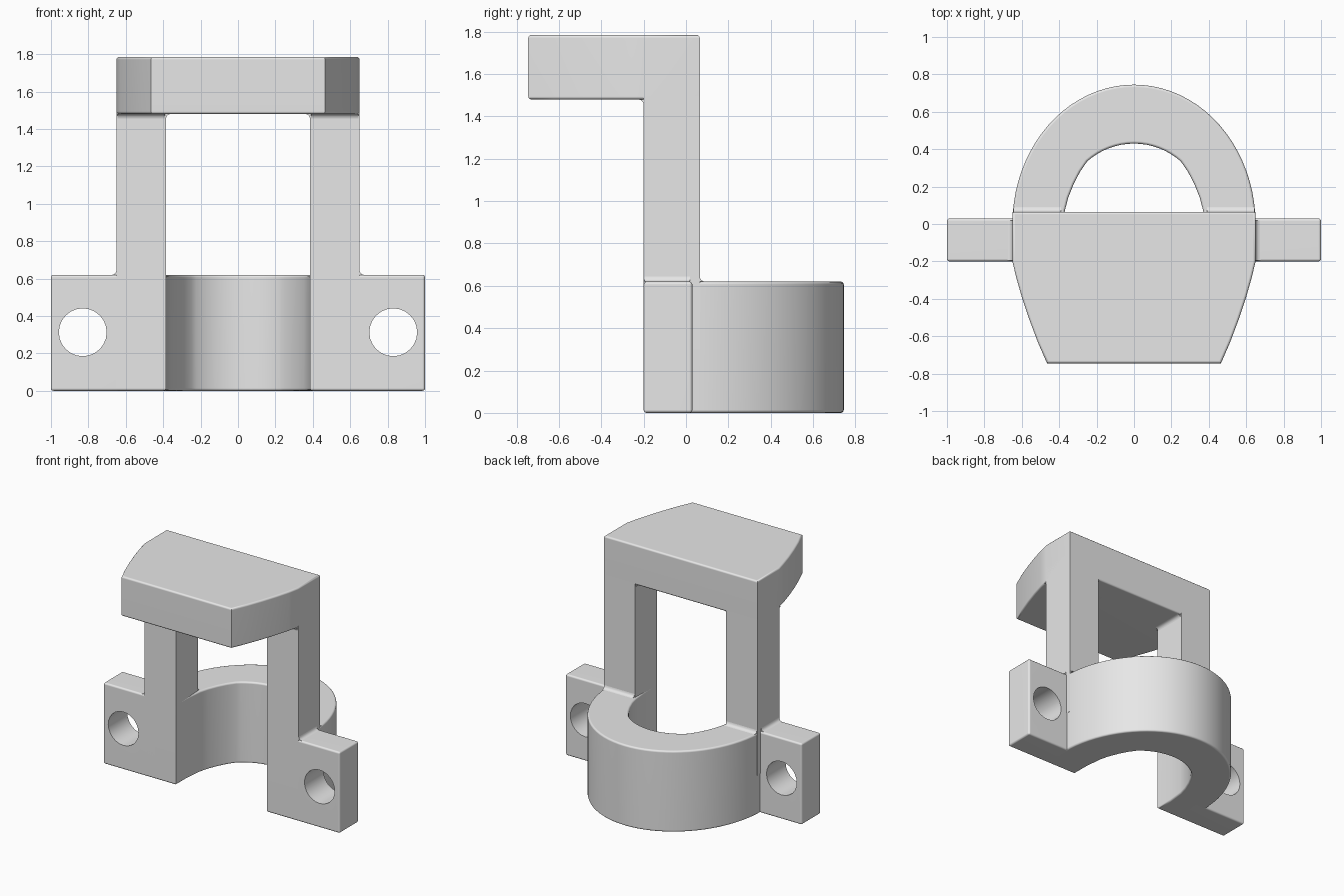
import bpy, bmesh, math

if "Cube" in bpy.data.objects:
    bpy.data.objects.remove(bpy.data.objects["Cube"], do_unlink=True)

grey = bpy.data.materials.new("light_grey")
grey.use_nodes = True
grey.diffuse_color = (0.8, 0.8, 0.8, 1)
grey.node_tree.nodes["Principled BSDF"].inputs["Base Color"].default_value = (0.8, 0.8, 0.8, 1)

BEVEL = 0.014
HALF_W, INNER = 0.65, 0.385          # outer and inner side of the legs
FRONT, BACK = -0.2, 0.065            # front and back of the legs
LOW_TOP, CAP_Z, TOP = 0.62, 1.48, 1.785


def prism(name, outline, lo, hi, axis="z", bevel=None):
    """Extrude a 2D outline along an axis; bevel its 'rim' or 'all' edges."""
    place = {"x": lambda a, b, d: (d, a, b),
             "y": lambda a, b, d: (a, d, b),
             "z": lambda a, b, d: (a, b, d)}[axis]
    bm = bmesh.new()
    rings = [[bm.verts.new(place(a, b, d)) for a, b in outline] for d in (lo, hi)]
    n = len(outline)
    for ring in rings:
        bm.faces.new(ring)
    for i in range(n):
        j = (i + 1) % n
        bm.faces.new((rings[0][i], rings[0][j], rings[1][j], rings[1][i]))
    bmesh.ops.recalc_face_normals(bm, faces=bm.faces)
    if bevel:
        k = "xyz".index(axis)
        edges = [e for e in bm.edges if bevel == "all"
                 or abs(e.verts[0].co[k] - e.verts[1].co[k]) < 1e-5]
        bmesh.ops.bevel(bm, geom=edges, offset=BEVEL, segments=3,
                        profile=0.5, affect="EDGES", clamp_overlap=True)
    mesh = bpy.data.meshes.new(name)
    bm.to_mesh(mesh)
    bm.free()
    mesh.materials.append(grey)
    obj = bpy.data.objects.new(name, mesh)
    bpy.context.collection.objects.link(obj)
    return obj


def activate(obj):
    bpy.ops.object.select_all(action="DESELECT")
    obj.select_set(True)
    bpy.context.view_layer.objects.active = obj


def finish(obj):
    activate(obj)
    bpy.ops.object.shade_smooth_by_angle(angle=math.radians(32))
    obj.modifiers.new("even_shading", "WEIGHTED_NORMAL").keep_sharp = True


def box(x0, x1, y0, y1):
    return [(x0, y0), (x1, y0), (x1, y1), (x0, y1)]


def fillet(a, b, da, db, r=0.025):
    """Concave corner section at (a, b), opening towards (da, db)."""
    arc = [(a + da * r * (1 - math.sin(t)), b + db * r * (1 - math.cos(t)))
           for t in (math.pi / 2 * i / 4 for i in range(5))]
    return [(a, b)] + arc


def mirrored(points):
    """Close a right-hand half outline with its reflection."""
    return points + [(-x, y) for x, y in reversed(points) if x > 1e-6]


# Half-round collar: outer elliptical wall and a narrower inner opening
STEPS = 20
outer = [(HALF_W * math.cos(t), 0.745 * math.sin(t))
         for t in (math.pi * i / (2 * STEPS) for i in range(2 * STEPS + 1))]
inner_half = [(INNER, FRONT), (0.383, -0.06), (0.37, 0.07), (0.352, 0.14),
              (0.322, 0.215), (0.288, 0.28)]
half_angle = math.asin(0.25 / 0.376)
inner_half += [(0.376 * math.sin(t), 0.054 + 0.376 * math.cos(t))
               for t in (half_angle * (1 - i / 8) for i in range(8))]
inner_half.append((0, 0.43))
inner = mirrored(inner_half)
collar = [(HALF_W, FRONT)] + outer + [(-HALF_W, FRONT)] + inner[::-1]
finish(prism("collar", collar, 0, LOW_TOP, "z", "rim"))

# Overhanging cap with gently curved, tapering sides
cap_half = [(0.465, -0.745), (0.515, -0.63), (0.56, -0.51), (0.6, -0.39),
            (0.63, -0.285), (HALF_W, FRONT), (HALF_W, BACK)]
finish(prism("cap", mirrored(cap_half), CAP_Z, TOP, "z", "rim"))

for side, s in (("left", 1), ("right", -1)):
    # Upright leg between collar and cap
    leg = box(s * INNER, s * HALF_W, FRONT, BACK)
    finish(prism(side + "_leg", leg, 0.3, 1.6))

    # Mounting ear with a bolt hole
    ear = prism(side + "_ear", box(s * 0.55, s * 1.0, 0, LOW_TOP),
                FRONT, 0.03, "y", "all")
    circle = [(s * 0.83 + 0.128 * math.cos(t), 0.313 + 0.128 * math.sin(t))
              for t in (math.tau * i / 24 for i in range(24))]
    cutter = prism("hole_cutter", circle, -0.5, 0.5, "y")
    cutter.hide_render = True
    activate(ear)
    cut = ear.modifiers.new("bolt_hole", "BOOLEAN")
    cut.operation, cut.solver, cut.object = "DIFFERENCE", "EXACT", cutter
    bpy.ops.object.modifier_apply(modifier=cut.name)
    bpy.data.objects.remove(cutter, do_unlink=True)
    finish(ear)

    # Small fillets where the leg meets its neighbours
    xs = sorted((s * (INNER + 0.005), s * (HALF_W - 0.005)))
    for name, section, lo, hi, axis in (
            ("ear_fillet", fillet(s * HALF_W, LOW_TOP, s, 1), FRONT + 0.005, 0.02, "y"),
            ("arch_fillet", fillet(s * INNER, CAP_Z, -s, -1), FRONT + 0.005, BACK - 0.01, "y"),
            ("cap_fillet", fillet(FRONT, CAP_Z, -1, -1), *xs, "x"),
            ("collar_fillet", fillet(BACK, LOW_TOP, 1, 1), *xs, "x")):
        finish(prism(side + "_" + name, section, lo, hi, axis))
